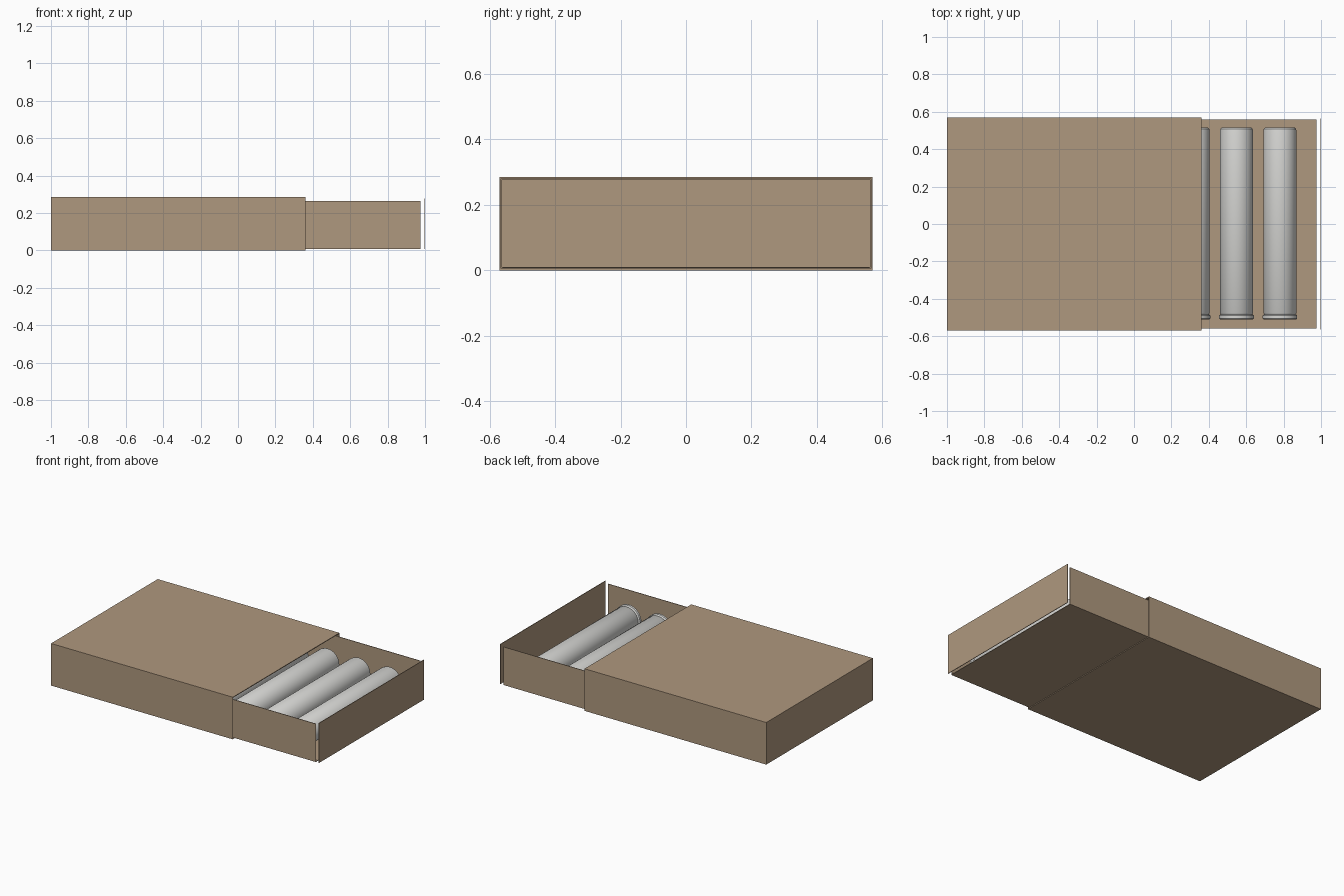
import bpy, bmesh, math
from mathutils import Matrix

cube = bpy.data.objects.get("Cube")
if cube:
    bpy.data.objects.remove(cube, do_unlink=True)


def material(name, rgb):
    m = bpy.data.materials.new(name)
    m.use_nodes = True
    m.diffuse_color = (*rgb, 1)
    bsdf = m.node_tree.nodes["Principled BSDF"]
    bsdf.inputs["Base Color"].default_value = (*rgb, 1)
    bsdf.inputs["Roughness"].default_value = 0.8
    return m


CARD = material("cardboard", (0.43, 0.315, 0.21))
SHELL = material("pale grey", (0.68, 0.68, 0.66))


def finish(name, bm, mat):
    bmesh.ops.recalc_face_normals(bm, faces=bm.faces)
    mesh = bpy.data.meshes.new(name)
    bm.to_mesh(mesh)
    bm.free()
    mesh.materials.append(mat)
    obj = bpy.data.objects.new(name, mesh)
    bpy.context.collection.objects.link(obj)
    return obj


def slab(name, lo, hi):
    """Card panel between two opposite corners."""
    bm = bmesh.new()
    size = [b - a for a, b in zip(lo, hi)]
    mid = [(a + b) / 2 for a, b in zip(lo, hi)]
    mat = Matrix.Translation(mid) @ Matrix.Diagonal((*size, 1))
    bmesh.ops.create_cube(bm, size=1, matrix=mat)
    return finish(name, bm, CARD)


# Outer sleeve, open towards +x
W, H, T = 0.57, 0.285, 0.005
X0, X1 = -1.0, 0.36
slab("sleeve_top", (X0, -W, H - T), (X1, W, H))
slab("sleeve_bottom", (X0, -W, 0), (X1, W, T))
slab("sleeve_end", (X0, -W + T, T), (X0 + T, W - T, H - T))
for side, y in (("front", -W), ("back", W - T)):
    slab("sleeve_" + side, (X0, y, T), (X1, y + T, H - T))

# Sliding tray, with end panels standing slightly apart from it
TW, TX0, TX1, GAP = 0.56, -0.375, 0.975, 0.021
slab("tray_floor", (TX0, -TW, 0.007), (TX1, TW, 0.011))
for side, y in (("front", -TW), ("back", TW - 0.004)):
    slab("tray_" + side, (TX0, y, 0.011), (TX1, y + 0.004, 0.265))
for side, x in (("outer", TX1 + GAP), ("inner", TX0 - GAP - 0.004)):
    slab("tray_panel_" + side, (x, -0.563, 0.008), (x + 0.004, 0.563, 0.277))

# Row of rimmed cylinders: (radius, y) outline spun around the y axis
OUTLINE = [(0, -0.51), (0.088, -0.51), (0.0925, -0.505), (0.0925, -0.49),
           (0.088, -0.485), (0.084, -0.483), (0.0885, -0.476),
           (0.0885, 0.498), (0.086, 0.509), (0.079, 0.515), (0, 0.515)]
for i in range(5):
    bm = bmesh.new()
    verts = [bm.verts.new((r, y, 0)) for r, y in OUTLINE]
    edges = [bm.edges.new(pair) for pair in zip(verts, verts[1:])]
    bmesh.ops.spin(bm, geom=verts + edges, cent=(0, 0, 0), axis=(0, 1, 0),
                   angle=math.tau, steps=40)
    bmesh.ops.remove_doubles(bm, verts=bm.verts, dist=0.0005)
    tube = finish(f"cylinder_{i + 1}", bm, SHELL)
    tube.location = (0.78 - 0.232 * i, 0, 0.104)
    bpy.ops.object.select_all(action="DESELECT")
    tube.select_set(True)
    bpy.context.view_layer.objects.active = tube
    bpy.ops.object.shade_smooth_by_angle(angle=math.radians(35))
